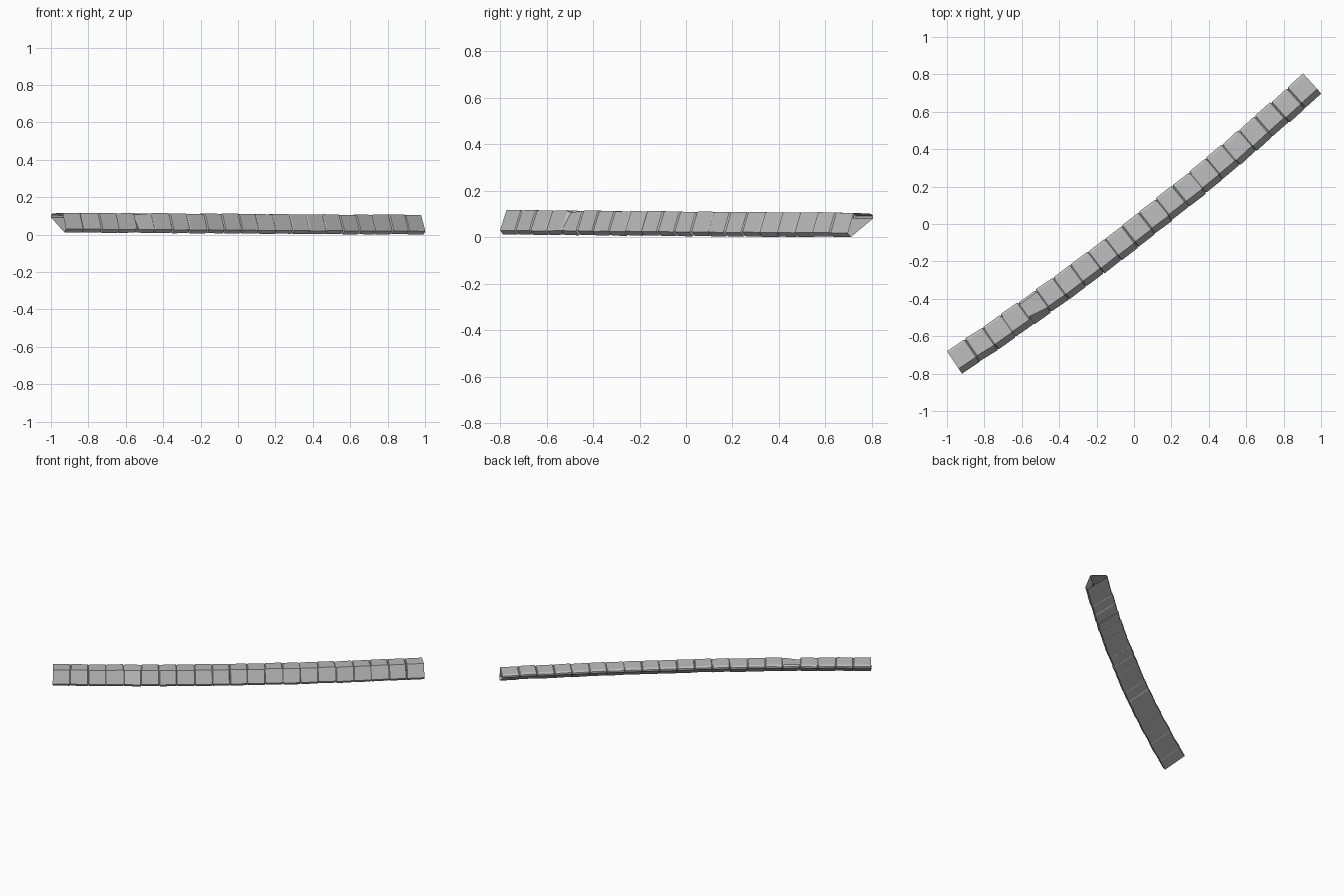
import bpy, bmesh, random
from mathutils import Vector

cube = bpy.data.objects.get("Cube")
if cube:
    bpy.data.objects.remove(cube, do_unlink=True)

random.seed(4)
BLOCKS = 21
CHIPPED = 4          # block with a broken corner
GROOVE = 0.0022      # half width of a joint, as a share of the whole length

# Cross-section: distance from the back edge, height
PROFILE = [(0, .08), (0, .092), (.012, .101), (.112, .105), (.145, .018), (.13, 0)]
CENTRE = (.085, .055)

# Gently bowed back edge of the row
start, end = Vector((-1, -.68)), Vector((.904, .805))
chord = end - start
bow = (start + end) / 2 + Vector((chord.y, -chord.x)).normalized() * .09


def ring(bm, t, scale=1.0, shift=(0, 0), chip=0.0):
    """One cross-section of the row at position t (0 to 1)."""
    p = start * (1 - t) ** 2 + bow * 2 * t * (1 - t) + end * t * t
    tan = ((bow - start) * (1 - t) + (end - bow) * t).normalized()
    out = Vector((tan.y, -tan.x))
    verts = []
    for i, (u, z) in enumerate(PROFILE):
        u = CENTRE[0] + (u - CENTRE[0]) * scale + shift[0]
        z = CENTRE[1] + (z - CENTRE[1]) * scale + shift[1]
        if i == 3:                      # broken top front edge
            u, z = u - chip, z - chip * .5
        q = p + out * u
        verts.append(bm.verts.new((q.x, q.y, max(0, z + .012 * (1 - t)))))
    return verts


# Row of stones joined by narrow grooves, open at both ends
bm = bmesh.new()
rings = [ring(bm, 0)]
for b in range(BLOCKS):
    t0, t1 = b / BLOCKS, (b + 1) / BLOCKS
    edge = b in (0, BLOCKS - 1)
    for k, t in enumerate((t0 + GROOVE, t1 - GROOVE)):
        j = 0 if edge else .003
        shift = (random.uniform(-j, j), random.uniform(-j, j) * .6)
        chip = .018 if b == CHIPPED and k == 0 else 0
        rings.append(ring(bm, t, 1, shift, chip))
    rings.append(ring(bm, t1, 1 if b == BLOCKS - 1 else .91))

n = len(PROFILE)
for a, c in zip(rings, rings[1:]):
    for i in range(n):
        k = (i + 1) % n
        bm.faces.new((a[i], a[k], c[k], c[i]))

mesh = bpy.data.meshes.new("stone_row")
bm.to_mesh(mesh)
bm.free()
row = bpy.data.objects.new("stone_row", mesh)
bpy.context.collection.objects.link(row)

# Grey stone
stone = bpy.data.materials.new("grey_stone")
stone.use_nodes = True
colour = (.5, .5, .5, 1)
stone.diffuse_color = colour
stone.node_tree.nodes["Principled BSDF"].inputs["Base Color"].default_value = colour
mesh.materials.append(stone)
